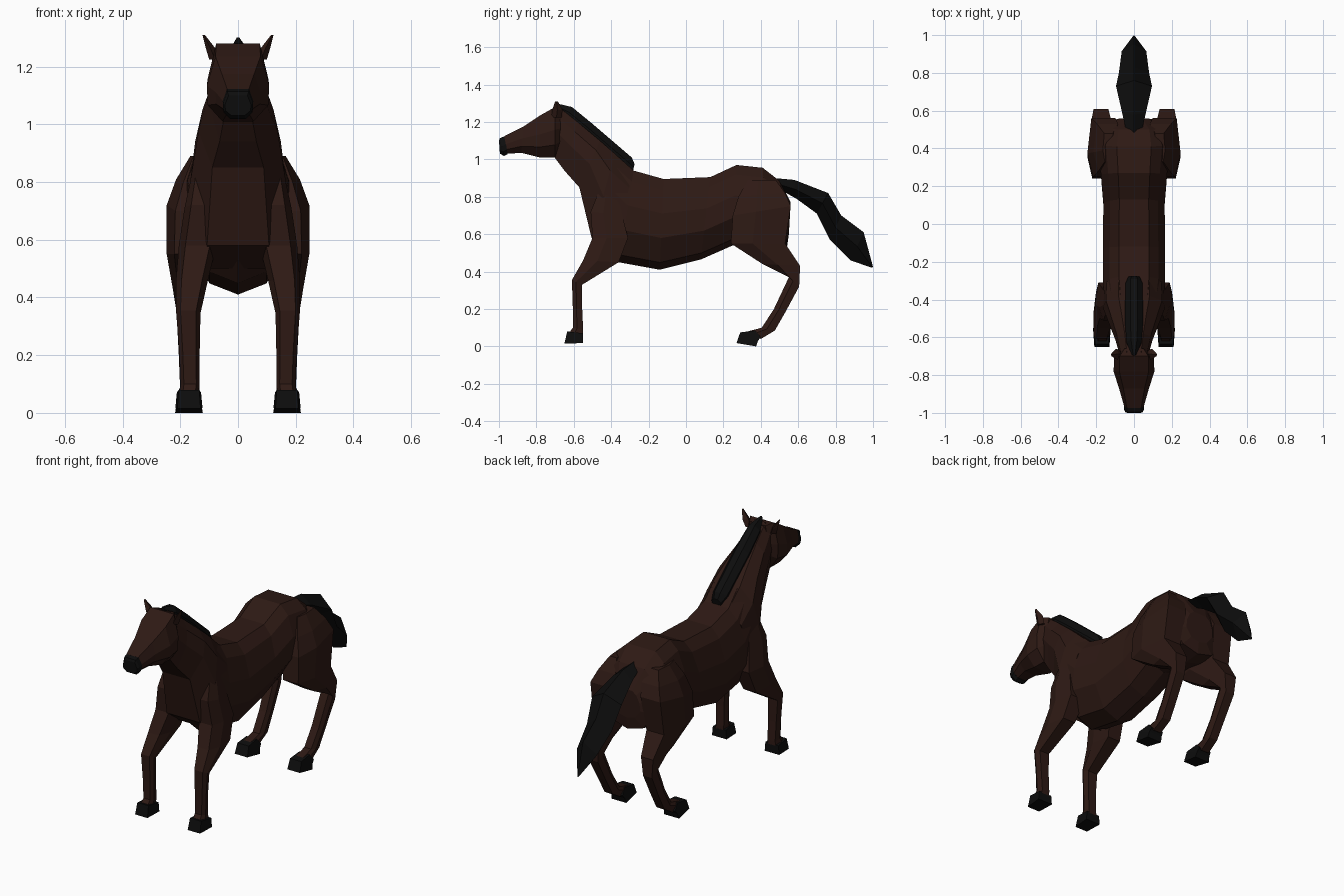
import bpy, bmesh


def material(name, rgb):
    m = bpy.data.materials.new(name)
    m.diffuse_color = (*rgb, 1)
    return m


BROWN = material("brown_coat", (0.027, 0.010, 0.007))
BLACK = material("black_hair", (0.004, 0.004, 0.004))

# Half cross-sections: (fraction from point a to point b, fraction of half width)
BARREL = [(0, .48), (.12, .78), (.38, 1), (.65, 1), (.92, .6), (1, 0)]
NECK = [(0, .5), (.2, .9), (.5, 1), (1, .65)]
HEAD = [(0, .72), (.45, 1), (.75, .97), (1, .5)]
LIMB = [(0, .65), (.4, 1), (1, .75)]
HOOF = [(0, .85), (1, 1)]
BLADE = [(0, 0), (.5, 1), (1, 0)]
STRIP = [(0, .4), (.4, 1), (1, .9)]


def loft(name, stations, section, mat, mirror=False):
    """Loft rings; a station is (ya, za, yb, zb, half width, centre x)."""
    bm = bmesh.new()
    rings = []
    for ya, za, yb, zb, w, *cx in stations:
        cx = cx[0] if cx else 0
        pts = section + [(t, -s) for t, s in reversed(section) if s > 0]
        rings.append([bm.verts.new((cx + s * w, ya + (yb - ya) * t, za + (zb - za) * t))
                      for t, s in pts])
    n = len(rings[0])
    for r, q in zip(rings, rings[1:]):
        for i in range(n):
            j = (i + 1) % n
            bm.faces.new((r[i], r[j], q[j], q[i]))
    bm.faces.new(rings[0])
    bm.faces.new(rings[-1])
    bmesh.ops.recalc_face_normals(bm, faces=bm.faces)
    me = bpy.data.meshes.new(name)
    bm.to_mesh(me)
    bm.free()
    me.materials.append(mat)
    ob = bpy.data.objects.new(name, me)
    bpy.context.collection.objects.link(ob)
    if mirror:
        ob.modifiers.new("mirror", 'MIRROR')
    return ob


# Torso from rump to shoulders
loft("torso", [
    (.56, .77, .55, .60, .09),
    (.50, .885, .54, .53, .17),
    (.41, .955, .44, .52, .19),
    (.27, .97, .25, .54, .175),
    (.13, .905, .08, .465, .162),
    (-.12, .895, -.14, .41, .165),
    (-.28, .94, -.36, .45, .165),
    (-.38, 1.03, -.50, .59, .15)], BARREL, BROWN)

# Neck
loft("neck", [
    (-.28, .935, -.40, .50, .16),
    (-.38, 1.03, -.505, .58, .165),
    (-.46, 1.10, -.57, .85, .137),
    (-.58, 1.20, -.65, .94, .098),
    (-.68, 1.28, -.71, 1.02, .075)], NECK, BROWN)

# Head and muzzle
loft("head", [
    (-.66, 1.27, -.67, 1.04, .07),
    (-.70, 1.28, -.70, 1.01, .105),
    (-.78, 1.235, -.78, 1.01, .108),
    (-.87, 1.175, -.88, 1.035, .078),
    (-.975, 1.122, -.955, 1.03, .052)], HEAD, BROWN)
loft("muzzle", [
    (-.97, 1.124, -.953, 1.028, .053),
    (-.995, 1.113, -.972, 1.018, .052),
    (-1.0, 1.10, -.995, 1.03, .045)], HEAD, BLACK)

# Ears
loft("ears", [
    (-.72, 1.225, -.665, 1.225, .02, .08),
    (-.715, 1.265, -.66, 1.265, .016, .096),
    (-.70, 1.31, -.685, 1.31, .004, .119)], BLADE, BROWN, mirror=True)

# Mane
loft("mane", [
    (-.695, 1.30, -.685, 1.26, .012),
    (-.61, 1.28, -.65, 1.21, .04),
    (-.50, 1.19, -.54, 1.12, .048),
    (-.29, 1.01, -.35, .96, .045),
    (-.275, .975, -.285, .93, .03)], STRIP, BLACK)

# Tail
loft("tail", [
    (.47, .90, .50, .84, .04),
    (.58, .89, .59, .79, .062),
    (.76, .82, .70, .71, .095),
    (.83, .70, .77, .57, .08),
    (.95, .61, .88, .46, .065),
    (1.0, .425, .995, .42, .003)], BLADE, BLACK)

# Front legs and hooves
loft("front_legs", [
    (-.45, .87, -.38, .87, .03, .12),
    (-.51, .72, -.34, .70, .065, .12),
    (-.50, .58, -.31, .58, .065, .14),
    (-.55, .46, -.36, .45, .055, .16),
    (-.61, .355, -.555, .33, .042, .172),
    (-.605, .20, -.555, .20, .035, .168),
    (-.605, .10, -.55, .09, .033, .166),
    (-.63, .065, -.55, .065, .033, .17)], LIMB, BROWN, mirror=True)
loft("front_hooves", [
    (-.635, .08, -.55, .07, .042, .17),
    (-.65, .015, -.55, .018, .047, .17)], HOOF, BLACK, mirror=True)

# Hind legs and hooves
loft("hind_legs", [
    (.33, .89, .48, .89, .03, .135),
    (.28, .80, .53, .82, .075, .14),
    (.25, .70, .56, .75, .085, .162),
    (.24, .55, .53, .55, .075, .172),
    (.41, .44, .61, .43, .052, .175),
    (.55, .37, .605, .32, .038, .175),
    (.47, .20, .535, .19, .035, .17),
    (.405, .10, .475, .085, .034, .167),
    (.31, .075, .40, .04, .034, .17)], LIMB, BROWN, mirror=True)
loft("hind_hooves", [
    (.37, .085, .40, .05, .04, .17),
    (.29, .075, .385, .03, .043, .17),
    (.27, .018, .375, .0, .048, .17)], HOOF, BLACK, mirror=True)
